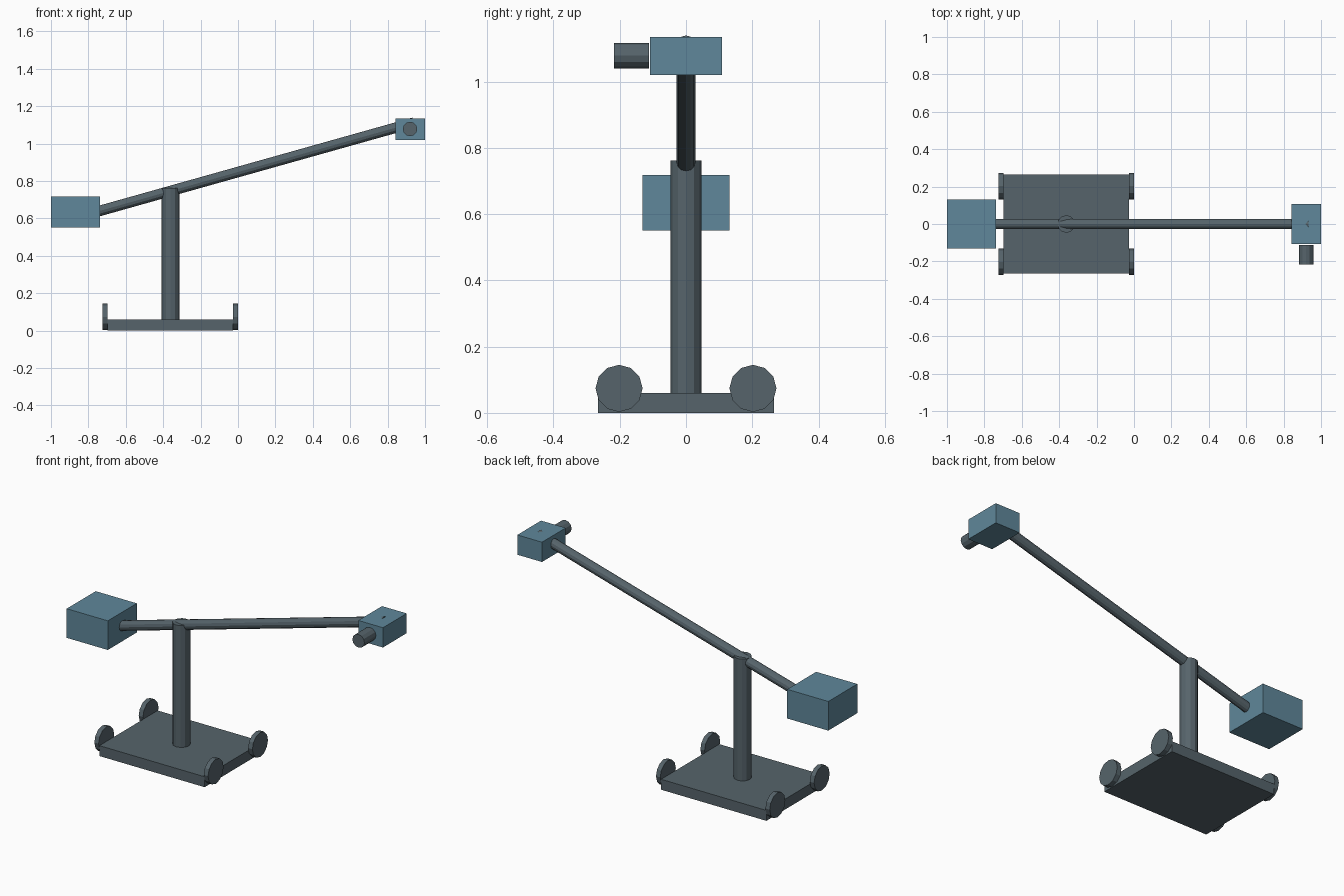
import bpy
from mathutils import Vector

cube = bpy.data.objects.get("Cube")
if cube:
    bpy.data.objects.remove(cube, do_unlink=True)


def material(name, rgb):
    mat = bpy.data.materials.new(name)
    mat.use_nodes = True
    mat.diffuse_color = (*rgb, 1)
    mat.node_tree.nodes["Principled BSDF"].inputs["Base Color"].default_value = (*rgb, 1)
    return mat


grey = material("slate grey", (0.093, 0.127, 0.147))
blue = material("steel blue", (0.115, 0.245, 0.325))


def finish(name, mat):
    obj = bpy.context.object
    obj.name = name
    obj.data.materials.append(mat)
    return obj


def box(name, low, high, mat):
    low, high = Vector(low), Vector(high)
    bpy.ops.mesh.primitive_cube_add(size=1, location=(low + high) / 2)
    obj = finish(name, mat)
    obj.scale = high - low
    bpy.ops.object.transform_apply(location=False, rotation=False, scale=True)
    return obj


def rod(name, start, end, radius, mat, sides=12):
    start, end = Vector(start), Vector(end)
    axis = end - start
    bpy.ops.mesh.primitive_cylinder_add(
        vertices=sides, radius=radius, depth=axis.length, location=(start + end) / 2,
        rotation=Vector((0, 0, 1)).rotation_difference(axis).to_euler())
    return finish(name, mat)


# Wheeled dolly
box("base_platform", (-0.698, -0.265, 0), (-0.027, 0.265, 0.06), grey)
for end, x in (("right", -0.725), ("left", -0.027)):
    for side, y in (("front", -0.202), ("back", 0.202)):
        rod(f"{side}_{end}_wheel", (x, y, 0.074), (x + 0.027, y, 0.074), 0.071, grey)

# Column and tilted boom
rod("column", (-0.361, 0, 0.06), (-0.361, 0, 0.762), 0.047, grey)
rod("boom_arm", (-0.80, 0, 0.623), (0.94, 0, 1.112), 0.028, grey)

# Counterweight, camera body and lens
box("counterweight", (-1, -0.132, 0.55), (-0.738, 0.132, 0.718), blue)
box("camera_body", (0.843, -0.108, 1.02), (1, 0.108, 1.134), blue)
rod("camera_lens", (0.92, -0.217, 1.078), (0.92, -0.112, 1.078), 0.0385, grey)
